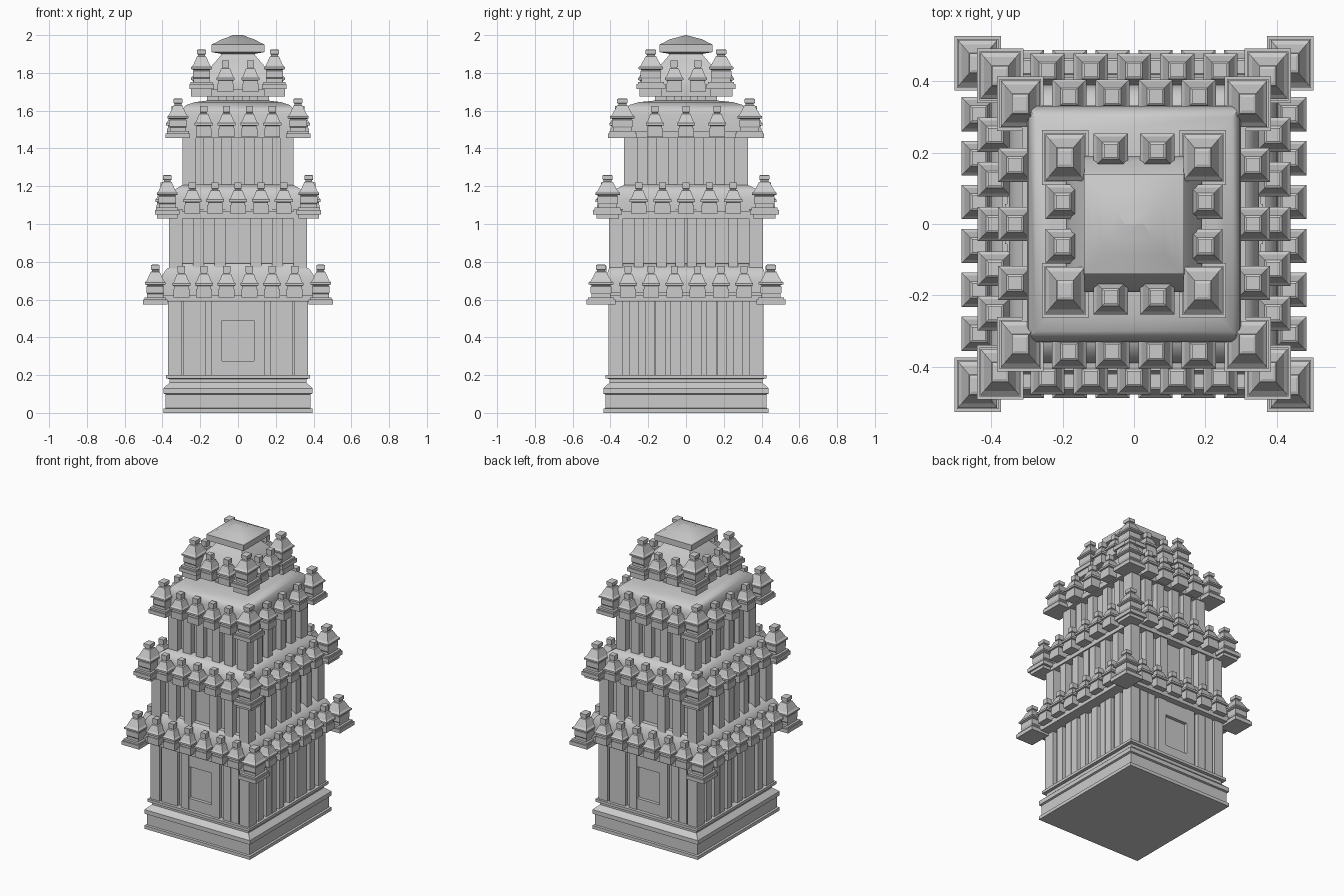
import bpy, bmesh, math

if "Cube" in bpy.data.objects:
    bpy.data.objects.remove(bpy.data.objects["Cube"])

def finish(name, bm, smooth=False):
    me = bpy.data.meshes.new(name)
    bmesh.ops.recalc_face_normals(bm, faces=bm.faces)
    bm.to_mesh(me)
    bm.free()
    ob = bpy.data.objects.new(name, me)
    bpy.context.collection.objects.link(ob)
    if smooth:
        bpy.context.view_layer.objects.active = ob
        ob.select_set(True)
        bpy.ops.object.shade_smooth_by_angle(angle=math.radians(40))
        ob.select_set(False)
    return ob

def loft(bm, rings, cx=0, cy=0):
    """Stack of rectangles (half x, half y, z), capped at both ends."""
    prev = None
    for hx, hy, z in rings:
        r = [bm.verts.new((cx + sx * hx, cy + sy * hy, z))
             for sx, sy in ((-1, -1), (1, -1), (1, 1), (-1, 1))]
        if prev:
            for i in range(4):
                bm.faces.new((prev[i], prev[(i + 1) % 4], r[(i + 1) % 4], r[i]))
        else:
            bm.faces.new(r[::-1])
        prev = r
    bm.faces.new(prev)

def box(bm, x0, x1, y0, y1, z0, z1):
    hx, hy = abs(x1 - x0) / 2, abs(y1 - y0) / 2
    loft(bm, [(hx, hy, z0), (hx, hy, z1)], (x0 + x1) / 2, (y0 + y1) / 2)

# Profiles of the miniature shrines: (half width, height)
CORNER = [(.065, 0), (.065, .025), (.058, .025), (.058, .037), (.043, .037), (.043, .055),
          (.046, .06), (.046, .095), (.04, .1), (.055, .105), (.055, .115), (.045, .125),
          (.024, .172), (.018, .175), (.018, .182), (.023, .185), (.023, .207), (.016, .21)]
MIDDLE = [(.042, 0), (.042, .045), (.038, .045), (.038, .06), (.048, .062), (.048, .074),
          (.04, .082), (.024, .122), (.016, .126), (.016, .13), (.019, .132), (.019, .165)]

def shrine(bm, profile, x, y, z, ky=1.0, kx=1.0):
    loft(bm, [(w * kx, w * ky, z + h) for w, h in profile], x, y)

def spread(n, step):
    return [(i - (n - 1) / 2) * step for i in range(n)]

# Moulded plinth
bm = bmesh.new()
loft(bm, [(x, x + .043, z) for x, z in
     ((.395, 0), (.395, .022), (.383, .025), (.383, .098), (.395, .102), (.395, .13),
      (.362, .16), (.362, .18), (.382, .182), (.382, .2), (.35, .2))])
finish("plinth", bm)

# Walls: core plus pilasters, (name, half x, half y, z0, z1, recess, front posts, side posts)
walls = [("lower", .37, .41, .19, .62, .03, [.335, .26, .2, .115], [.37, .275, .19, .135, .055]),
         ("middle", .365, .405, .74, 1.08, .05, [.33, .21, .095], [.37, .25, .13, .03]),
         ("upper", .295, .328, 1.17, 1.5, .04, [.258, .155, .06], [.29, .18, .07])]
for name, hx, hy, z0, z1, d, fr, sd in walls:
    bm = bmesh.new()
    box(bm, d - hx, hx - d, d - hy, hy - d, z0, z1)
    finish(name + "_wall", bm)
    bm = bmesh.new()
    for s in (-1, 1):
        for t in (-1, 1):
            for i, c in enumerate(fr):
                w, o = (.035, 0) if i == 0 else (.029, .004)
                box(bm, s * c - w, s * c + w, t * (hy - d - .02), t * (hy - o), z0, z1)
            for i, c in enumerate(sd):
                w, o = (.037, 0) if i == 0 else (.026, .004)
                box(bm, s * (hx - d - .02), s * (hx - o), t * c - w, t * c + w, z0, z1)
    finish(name + "_pilasters", bm)

# Doorway sill and lintel, front and back
bm = bmesh.new()
for t in (-1, 1):
    for a, b in ((.19, .275), (.49, .61)):
        box(bm, -.087, .087, t * .36, t * .402, a, b)
finish("niche_sills_and_lintels", bm)

# Tiers: name, ledge z, corner z, middle z, corner x, corner y, middle x, middle y, front xs, side ys
tiers = [("first", .59, .575, .612, .438, .45, .435, .44, spread(6, .12), spread(6, .123)),
         ("second", 1.03, 1.05, 1.055, .375, .415, .39, .43, spread(5, .121), spread(5, .125)),
         ("third", 1.455, 1.455, 1.46, .318, .337, .333, .357, spread(4, .121), spread(3, .165)),
         ("fourth", 1.675, 1.715, 1.7, .193, .186, .2, .205, spread(2, .131), spread(2, .125))]
for name, zl, zc, zm, cx, cy, mx, my, xs, ys in tiers:
    bm = bmesh.new()
    loft(bm, [(cx - .005, cy - .005, zl), (cx - .005, cy - .005, zl + .035),
              (cx - .02, cy - .02, zl + .035), (cx - .02, cy - .02, zl + .05)])
    finish(name + "_ledge", bm)
    bm = bmesh.new()
    for s in (-1, 1):
        for t in (-1, 1):
            shrine(bm, CORNER, s * cx, t * cy, zc, 1.18)
            if zl < zc:
                box(bm, s * (cx - .055), s * (cx + .055), t * (cy - .06), t * (cy + .06), zl, zc)
    finish(name + "_corner_shrines", bm)
    bm = bmesh.new()
    for s in (-1, 1):
        for x in xs:
            shrine(bm, MIDDLE, x, s * my, zm)
        for y in ys:
            shrine(bm, MIDDLE, s * mx, y, zm)
    finish(name + "_middle_shrines", bm)

# Rounded terraces behind the shrines
terraces = {"first": [(.405, .425, .62), (.405, .425, .7), (.4, .42, .73), (.38, .41, .76), (.33, .385, .79)],
            "second": [(.35, .39, 1.06), (.35, .39, 1.13), (.345, .385, 1.16), (.33, .37, 1.185), (.29, .32, 1.21)],
            "third": [(.3, .33, 1.49), (.3, .33, 1.58), (.295, .322, 1.605), (.275, .3, 1.63), (.23, .25, 1.645), (.15, .15, 1.655)]}
for name, rings in terraces.items():
    bm = bmesh.new()
    loft(bm, rings)
    finish(name + "_terrace", bm, True)

# Neck with small pilasters
bm = bmesh.new()
loft(bm, [(.15, .15, 1.63), (.15, .15, 1.72)])
for s in (-1, 1):
    for t in (-1, 1):
        box(bm, s * .1, s * .163, t * .1, t * .163, 1.63, 1.69)
        box(bm, s * .02, s * .06, t * .1, t * .16, 1.63, 1.69)
        box(bm, s * .1, s * .16, t * .02, t * .06, 1.63, 1.69)
finish("neck", bm)

# Bell-shaped dome
bm = bmesh.new()
loft(bm, [(.19, .19, 1.71), (.19, .19, 1.75), (.178, .178, 1.775), (.158, .158, 1.81),
          (.133, .133, 1.845), (.105, .105, 1.875), (.09, .09, 1.895), (.085, .085, 1.92)])
finish("dome", bm, True)

# Cap slab with a short ridge
bm = bmesh.new()
loft(bm, [(.085, .085, 1.9), (.14, .14, 1.91), (.14, .14, 1.95), (.115, .115, 1.962),
          (.085, .085, 1.978), (.055, .045, 1.988), (.027, .002, 2.0)])
finish("cap", bm, True)
